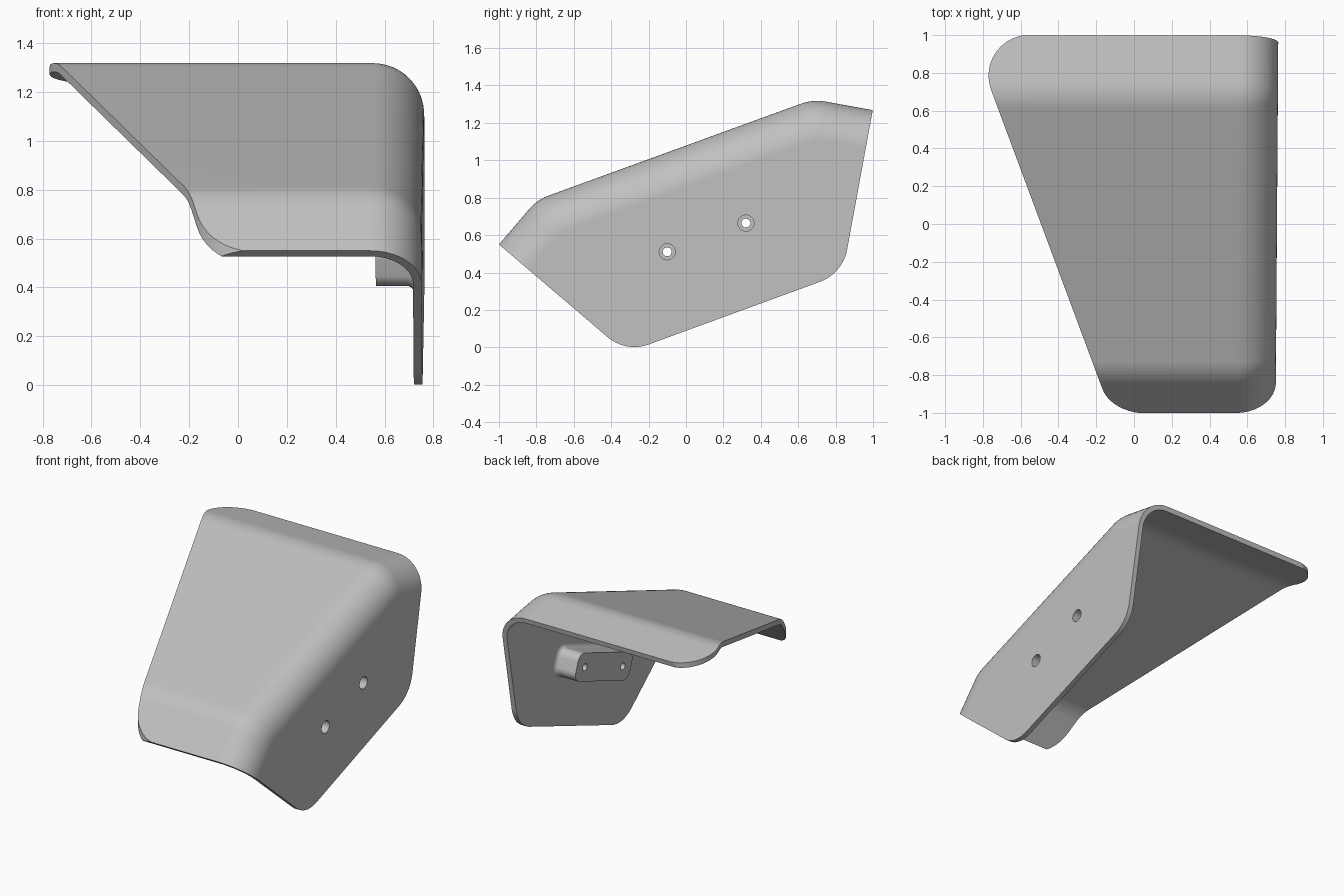
import bpy, bmesh
from math import sin, cos, tan, pi, radians
from mathutils import Vector

if "Cube" in bpy.data.objects:
    bpy.data.objects.remove(bpy.data.objects["Cube"], do_unlink=True)

THICK = 0.035    # sheet thickness
SIDE_X = 0.757   # outer face of the side wall
FOLD = 0.21      # radius of the fold between cover and side wall


def rounded(corners, steps=10):
    """Polyline whose corners (x, y, length_in, length_out) are eased into arcs."""
    out = []
    for i, (x, y, a, b) in enumerate(corners):
        p = Vector((x, y))
        if not a:
            out.append(p)
            continue
        before = (Vector(corners[i - 1][:2]) - p).normalized()
        after = (Vector(corners[(i + 1) % len(corners)][:2]) - p).normalized()
        turn = pi - before.angle(after)
        k = 4 / 3 * tan(turn / 4) / tan(turn / 2)
        p0, p3 = p + before * a, p + after * b
        p1, p2 = p0.lerp(p, k), p3.lerp(p, k)
        for s in range(steps + 1):
            t = s / steps
            u = 1 - t
            out.append(u**3 * p0 + 3 * u * u * t * p1 + 3 * u * t * t * p2 + t**3 * p3)
    return out


def finish(name, bm):
    mesh = bpy.data.meshes.new(name)
    bm.to_mesh(mesh)
    bm.free()
    obj = bpy.data.objects.new(name, mesh)
    bpy.context.collection.objects.link(obj)
    return obj


def loft(name, rings):
    """Closed solid through a list of matching rings."""
    bm = bmesh.new()
    loops = [[bm.verts.new(p) for p in ring] for ring in rings]
    n = len(loops[0])
    for lo, hi in zip(loops, loops[1:]):
        for i in range(n):
            bm.faces.new((lo[i], lo[(i + 1) % n], hi[(i + 1) % n], hi[i]))
    bm.faces.new(loops[0][::-1])
    bm.faces.new(loops[-1])
    bmesh.ops.recalc_face_normals(bm, faces=bm.faces)
    return finish(name, bm)


def bake(obj):
    bpy.context.view_layer.update()
    graph = bpy.context.evaluated_depsgraph_get()
    mesh = bpy.data.meshes.new_from_object(obj.evaluated_get(graph))
    obj.modifiers.clear()
    obj.data = mesh


def combine(obj, other, operation):
    mod = obj.modifiers.new("cut", "BOOLEAN")
    mod.operation, mod.solver, mod.object = operation, "EXACT", other
    bake(obj)
    bpy.data.objects.remove(other, do_unlink=True)


# Bent cover sheet: ridge profile (y, z) swept along x and folded into the side wall
ridge = rounded([(-1.2, 0.316, 0, 0), (-0.796, 0.789, 0.068, 0.068),
                 (0.679, 1.326, 0.07, 0.07), (1.2, 1.232, 0, 0)])
normals = []
for i in range(len(ridge)):
    d = Vector((0, 0))
    if i > 0:
        d += (ridge[i] - ridge[i - 1]).normalized()
    if i < len(ridge) - 1:
        d += (ridge[i + 1] - ridge[i]).normalized()
    normals.append(Vector((-d.y, d.x)).normalized())

section = [(-1.1, 0)]
for s in range(17):
    a = pi / 2 * s / 16
    section.append((SIDE_X - FOLD + FOLD * sin(a), FOLD * (1 - cos(a))))

bm = bmesh.new()
grid = []
for p, n in zip(ridge, normals):
    grid.append([bm.verts.new((x, *(p - n * drop))) for x, drop in section])
for r0, r1 in zip(grid, grid[1:]):
    for j in range(len(section) - 1):
        bm.faces.new((r0[j], r0[j + 1], r1[j + 1], r1[j]))
edge = [row[-1] for row in grid]
low = [bm.verts.new((SIDE_X, v.co.y, -0.3)) for v in (edge[0], edge[-1])]
bm.faces.new(edge[::-1] + low)
guard = finish("guard_cover", bm)
solid = guard.modifiers.new("thickness", "SOLIDIFY")
solid.thickness, solid.offset, solid.use_even_offset = THICK, -1, True
bake(guard)

# Trim to the side outline
side = rounded([(-1.3, 0.806, 0, 0), (-0.321, -0.029, 0.128, 0.128),
                (0.838, 0.395, 0.13, 0.13), (1.133, 2, 0, 0), (-1.3, 2, 0, 0)])
combine(guard, loft("side_trim", [[(x, *p) for p in side] for x in (-2, 2)]), "INTERSECT")

# Trim to the plan outline
plan = rounded([(-0.112, -1.003, 0.19, 0.14), (-0.872, 1.001, 0.31, 0.31),
                (2, 1.001, 0, 0), (2, -1.003, 0, 0)])
combine(guard, loft("plan_trim", [[(*p, z) for p in plan] for z in (-1, 3)]), "INTERSECT")

# Mounting boss on the inside of the side wall, with a flared foot
centre = Vector((0.11, 0.5875))
along = Vector((cos(radians(20)), sin(radians(20))))
across = Vector((-along.y, along.x))


def boss_ring(x, grow):
    l, w, r = 0.32 + grow, 0.095 + grow, 0.06 + grow
    pts = rounded([(-l, -w, r, r), (l, -w, r, r), (l, w, r, r), (-l, w, r, r)], 6)
    return [(x, *(centre + along * p.x + across * p.y)) for p in pts]


inner = SIDE_X - THICK
foot = 0.03
rings = [boss_ring(0.565, 0)]
for s in range(7):
    a = pi / 2 * s / 6
    rings.append(boss_ring(inner - foot + foot * sin(a), foot * (1 - cos(a))))
rings.append(boss_ring(inner + 0.015, foot))
combine(guard, loft("boss", rings), "UNION")

# Two bolt holes, each counterbored from outside
for sign in (-1, 1):
    c = centre + along * sign * 0.224
    for radius, start in ((0.024, 0.4), (0.043, SIDE_X - 0.08)):
        circle = [(c.x + radius * cos(i * pi / 16), c.y + radius * sin(i * pi / 16))
                  for i in range(32)]
        cutter = loft("bolt_hole", [[(x, *p) for p in circle] for x in (start, 0.9)])
        combine(guard, cutter, "DIFFERENCE")

# Slight splay of the side wall
for v in guard.data.vertices:
    v.co.x += 0.007 * v.co.y

# Plain grey finish
grey = bpy.data.materials.new("plain_grey")
grey.use_nodes = True
colour = (0.53, 0.53, 0.53, 1)
grey.diffuse_color = colour
grey.node_tree.nodes["Principled BSDF"].inputs["Base Color"].default_value = colour
guard.data.materials.clear()
guard.data.materials.append(grey)

# Smooth folds, crisp edges
for o in bpy.context.selected_objects:
    o.select_set(False)
guard.select_set(True)
bpy.context.view_layer.objects.active = guard
bpy.ops.object.shade_smooth_by_angle(angle=radians(30))
weighted = guard.modifiers.new("weighted_normals", "WEIGHTED_NORMAL")
weighted.keep_sharp = True
